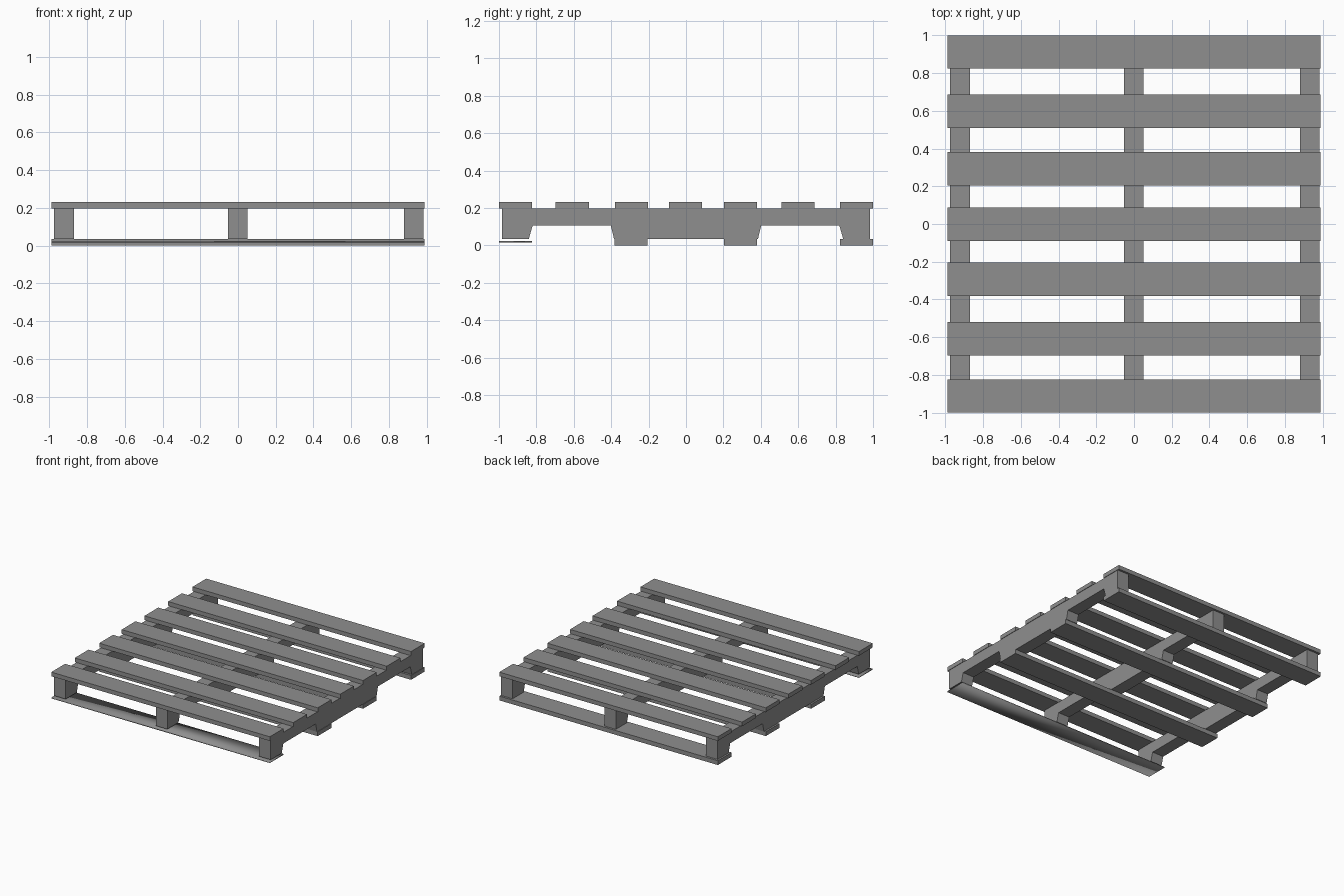
import bpy, bmesh

if "Cube" in bpy.data.objects:
    bpy.data.objects.remove(bpy.data.objects["Cube"])

# Dark grey for every part
dark = bpy.data.materials.new("dark_grey")
dark.diffuse_color = (0.275, 0.275, 0.275, 1)
dark.use_nodes = True
dark.node_tree.nodes["Principled BSDF"].inputs["Base Color"].default_value = dark.diffuse_color


def make_object(name, bm):
    bmesh.ops.recalc_face_normals(bm, faces=bm.faces)
    mesh = bpy.data.meshes.new(name)
    bm.to_mesh(mesh)
    bm.free()
    mesh.materials.append(dark)
    ob = bpy.data.objects.new(name, mesh)
    bpy.context.collection.objects.link(ob)
    return ob


def extrude_profile(name, profile, x0, x1):
    """Extrude a (y, z) outline along x."""
    bm = bmesh.new()
    face = bm.faces.new([bm.verts.new((x0, y, z)) for y, z in profile])
    ext = bmesh.ops.extrude_face_region(bm, geom=[face])
    verts = [v for v in ext["geom"] if isinstance(v, bmesh.types.BMVert)]
    bmesh.ops.translate(bm, verts=verts, vec=(x1 - x0, 0, 0))
    # the starting face is left in place by the extrusion, closing the solid
    return make_object(name, bm)


def board(name, yc, z0, z1, half_w=0.0885):
    a, b = yc - half_w, yc + half_w
    return extrude_profile(name, [(a, z0), (b, z0), (b, z1), (a, z1)], -0.988, 0.988)


# Seven deck boards
for i, y in enumerate((-0.9115, -0.608, -0.292, -0.002, 0.292, 0.598, 0.9115)):
    board(f"deck_board_{i + 1}", y, 0.197, 0.231)

# Three full-thickness bottom boards
for i, y in enumerate((-0.294, 0.292, 0.9115)):
    board(f"bottom_board_{i + 1}", y, 0.0, 0.035)

# Thin front bottom board
thin = board("front_bottom_board", -0.9115, 0.016, 0.023)
for p in thin.data.polygons:
    p.use_smooth = True

# Three stringers with fork notches
half = [(0.385, 0.035), (0.402, 0.106), (0.82, 0.106), (0.84, 0.035),
        (0.983, 0.035), (0.983, 0.197)]
outline = half + [(-y, z) for y, z in reversed(half)]
for name, x in (("left", -0.922), ("middle", -0.002), ("right", 0.932)):
    extrude_profile(f"{name}_stringer", outline, x - 0.052, x + 0.052)
